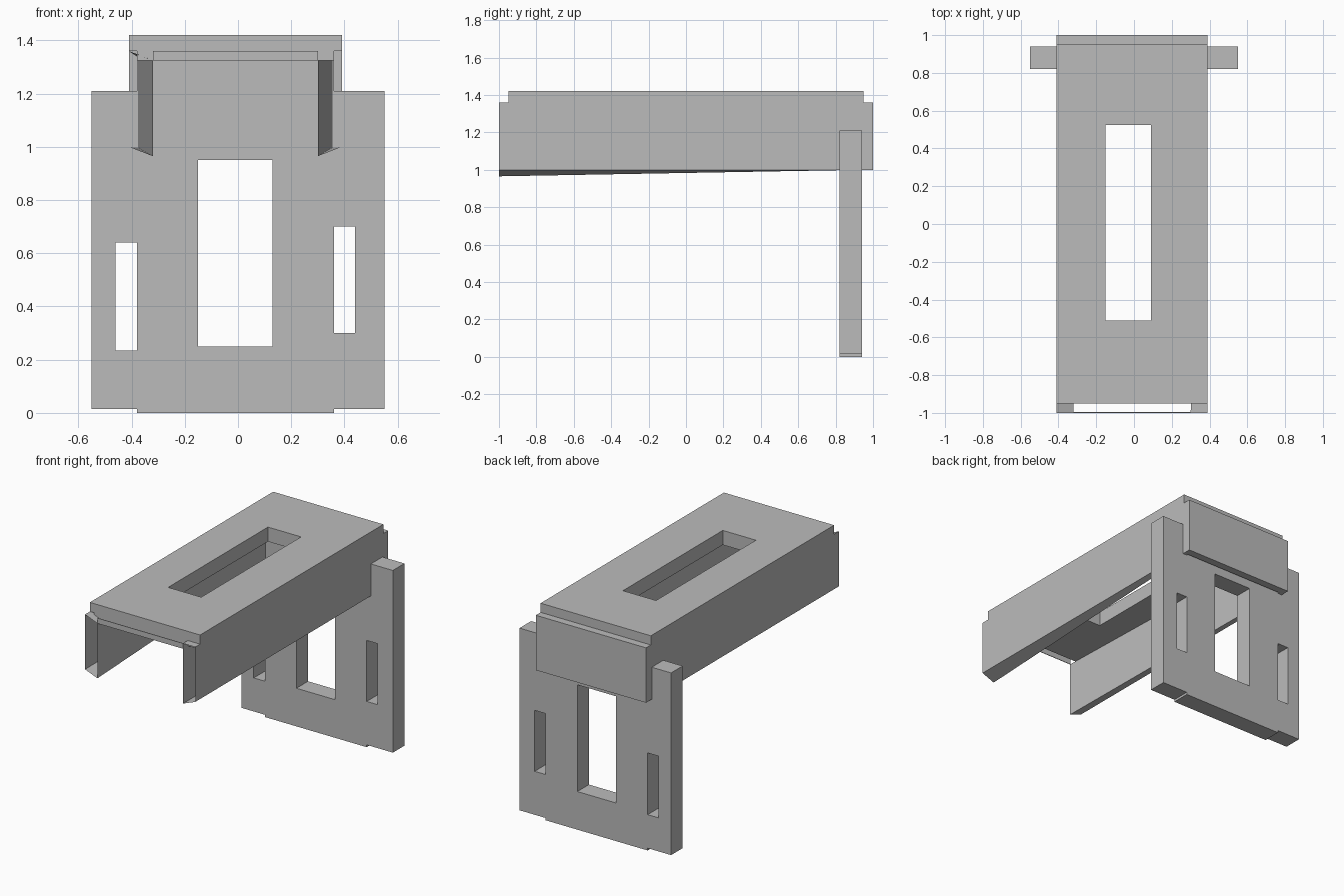
import bpy
import bmesh
from mathutils import Vector

cube = bpy.data.objects.get("Cube")
if cube:
    bpy.data.objects.remove(cube, do_unlink=True)

grey = bpy.data.materials.new("plain_grey")
grey.use_nodes = True
grey.diffuse_color = (0.5, 0.5, 0.5, 1)
grey.node_tree.nodes["Principled BSDF"].inputs["Base Color"].default_value = (0.5, 0.5, 0.5, 1)


def finish(name, bm, recalc=True):
    if recalc:
        bmesh.ops.recalc_face_normals(bm, faces=bm.faces)
    mesh = bpy.data.meshes.new(name)
    bm.to_mesh(mesh)
    bm.free()
    mesh.materials.append(grey)
    obj = bpy.data.objects.new(name, mesh)
    bpy.context.collection.objects.link(obj)
    return obj


def extrude_profile(name, outline, y0, y1):
    """Extrude an outline in the x-z plane from y0 to y1."""
    bm = bmesh.new()
    face = bm.faces.new([bm.verts.new((x, y0, z)) for x, z in outline])
    out = bmesh.ops.extrude_face_region(bm, geom=[face])
    verts = [g for g in out["geom"] if isinstance(g, bmesh.types.BMVert)]
    bmesh.ops.translate(bm, verts=verts, vec=Vector((0, y1 - y0, 0)))
    return finish(name, bm)


def box(name, x0, x1, y0, y1, z0, z1):
    return extrude_profile(name, [(x0, z0), (x1, z0), (x1, z1), (x0, z1)], y0, y1)


def cut(target, *bounds):
    """Cut a box-shaped opening and discard the cutter."""
    cutter = box("cutter", *bounds)
    cutter.hide_render = True
    mod = target.modifiers.new("opening", "BOOLEAN")
    mod.operation = "DIFFERENCE"
    mod.solver = "EXACT"
    mod.object = cutter
    bpy.context.view_layer.objects.active = target
    bpy.ops.object.modifier_apply(modifier=mod.name)
    bpy.data.objects.remove(cutter, do_unlink=True)


# Upright panel with a lowered centre and three windows
upright = extrude_profile("upright_panel", [
    (-0.55, 0.015), (-0.38, 0.015), (-0.38, 0), (0.36, 0), (0.36, 0.015), (0.55, 0.015),
    (0.55, 1.21), (0.36, 1.21), (0.36, 1.33), (-0.38, 1.33), (-0.38, 1.21), (-0.55, 1.21)],
    0.82, 0.94)
cut(upright, -0.15, 0.13, 0.7, 1.1, 0.25, 0.95)
cut(upright, -0.46, -0.38, 0.7, 1.1, 0.235, 0.64)
cut(upright, 0.36, 0.44, 0.7, 1.1, 0.30, 0.70)

# Top slab with a rebate under its edges and a long slot
slab = extrude_profile("top_slab", [
    (-0.41, 1.42), (-0.41, 1.36), (-0.38, 1.36), (-0.38, 1.325),
    (0.36, 1.325), (0.36, 1.36), (0.39, 1.36), (0.39, 1.42)], -0.95, 0.95)
cut(slab, -0.15, 0.09, -0.51, 0.525, 1.2, 1.5)

# Back end plate and thin front rail
box("back_plate", -0.41, 0.39, 0.95, 1.0, 1.0, 1.36)
box("front_rail", -0.32, 0.30, -1.0, -0.996, 1.325, 1.36)


# Hollow side walls, open at the front, tapering towards the back
def side_wall(name, outer, inner_front, inner_back, top_front, top_back):
    front = [(outer, 1.0), (outer, 1.36), (inner_front, top_front), (inner_front, 0.965)]
    back = [(outer, 1.0), (outer, 1.36), (inner_back, top_back), (inner_back, 1.0)]
    bm = bmesh.new()
    a = [bm.verts.new((x, -1.0, z)) for x, z in front]
    b = [bm.verts.new((x, 0.95, z)) for x, z in back]
    for i in range(4):
        j = (i + 1) % 4
        bm.faces.new((a[i], a[j], b[j], b[i]))
    bm.faces.new(b)
    finish(name, bm)


side_wall("right_wall", -0.41, -0.32, -0.38, 1.325, 1.34)
side_wall("left_wall", 0.39, 0.30, 0.36, 1.36, 1.36)
